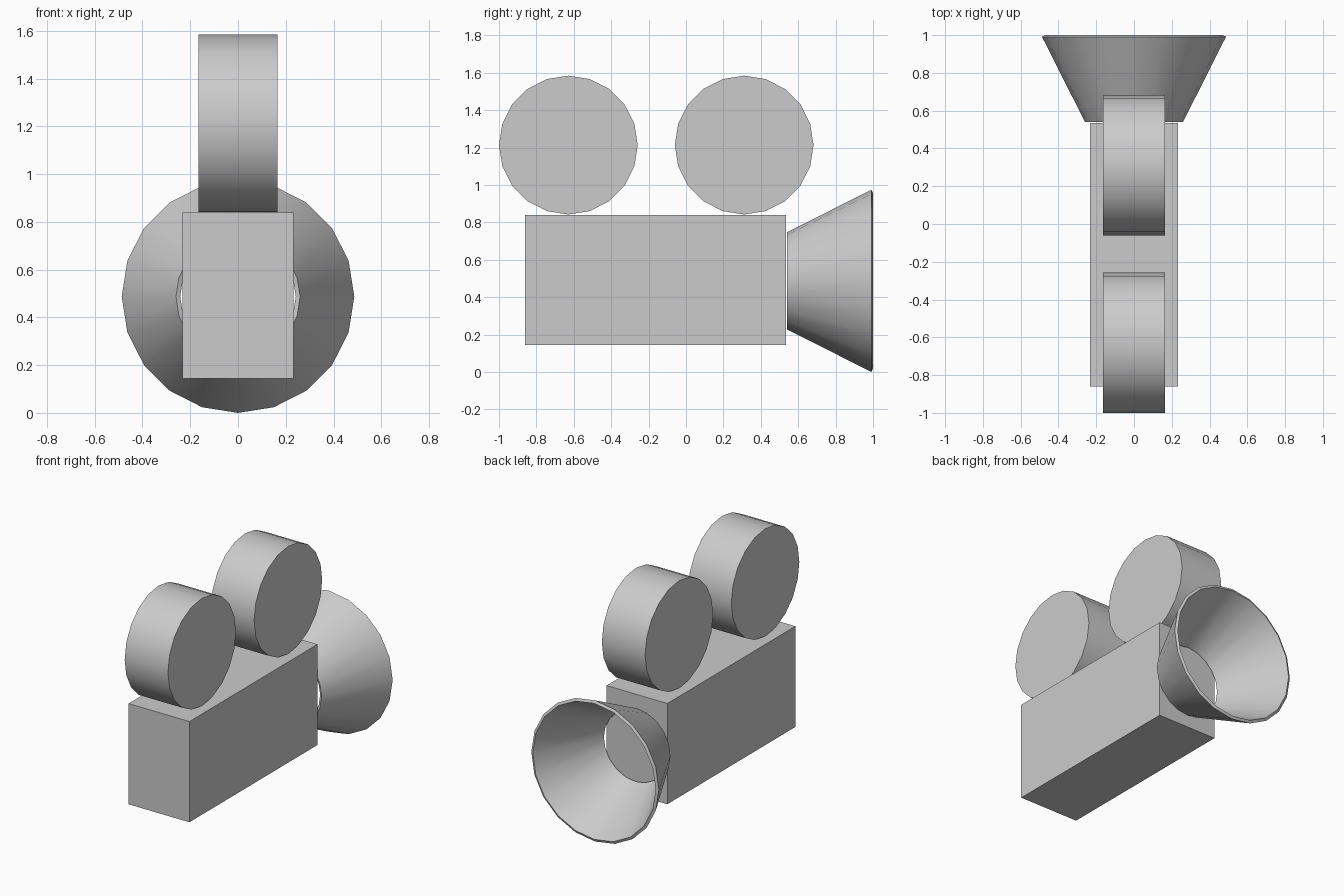
import bpy, bmesh
from math import cos, sin, pi

if "Cube" in bpy.data.objects:
    bpy.data.objects.remove(bpy.data.objects["Cube"])

SIDES = 20
REEL_Z, REEL_R, REEL_HALF = 1.213, 0.371, 0.165
HORN_Z = 0.487


def finish(name, bm, smooth=False):
    bmesh.ops.recalc_face_normals(bm, faces=bm.faces)
    mesh = bpy.data.meshes.new(name)
    bm.to_mesh(mesh)
    bm.free()
    obj = bpy.data.objects.new(name, mesh)
    bpy.context.collection.objects.link(obj)
    if smooth:
        bpy.ops.object.select_all(action='DESELECT')
        obj.select_set(True)
        bpy.context.view_layer.objects.active = obj
        bpy.ops.object.shade_smooth_by_angle(angle=pi / 6)
    return obj


def ring_x(bm, x, y, z, r):
    return [bm.verts.new((x, y + r * cos(2 * pi * i / SIDES), z + r * sin(2 * pi * i / SIDES)))
            for i in range(SIDES)]


def ring_y(bm, y, z, r):
    return [bm.verts.new((r * cos(2 * pi * i / SIDES), y, z + r * sin(2 * pi * i / SIDES)))
            for i in range(SIDES)]


def bridge(bm, a, b):
    for i in range(SIDES):
        j = (i + 1) % SIDES
        bm.faces.new((a[i], a[j], b[j], b[i]))


# Camera body
bm = bmesh.new()
bmesh.ops.create_cube(bm, size=1)
bmesh.ops.scale(bm, vec=(0.464, 1.396, 0.695), verts=bm.verts)
bmesh.ops.translate(bm, vec=(0, -0.163, 0.4925), verts=bm.verts)
finish("camera_body", bm)

# Two film reels on top
for name, y in (("front_reel", -0.629), ("back_reel", 0.311)):
    bm = bmesh.new()
    left = ring_x(bm, -REEL_HALF, y, REEL_Z, REEL_R)
    right = ring_x(bm, REEL_HALF, y, REEL_Z, REEL_R)
    bridge(bm, left, right)
    bm.faces.new(left)
    bm.faces.new(right)
    finish(name, bm, smooth=True)

# Hollow lens hood, open at both ends: outer wall, rim, inner wall, back rim
bm = bmesh.new()
profile = [(0.541, 0.260), (0.991, 0.487), (1.0, 0.469), (0.550, 0.242)]
rings = [ring_y(bm, y, HORN_Z, r) for y, r in profile]
for k in range(4):
    bridge(bm, rings[k], rings[(k + 1) % 4])
finish("lens_hood", bm, smooth=True)
